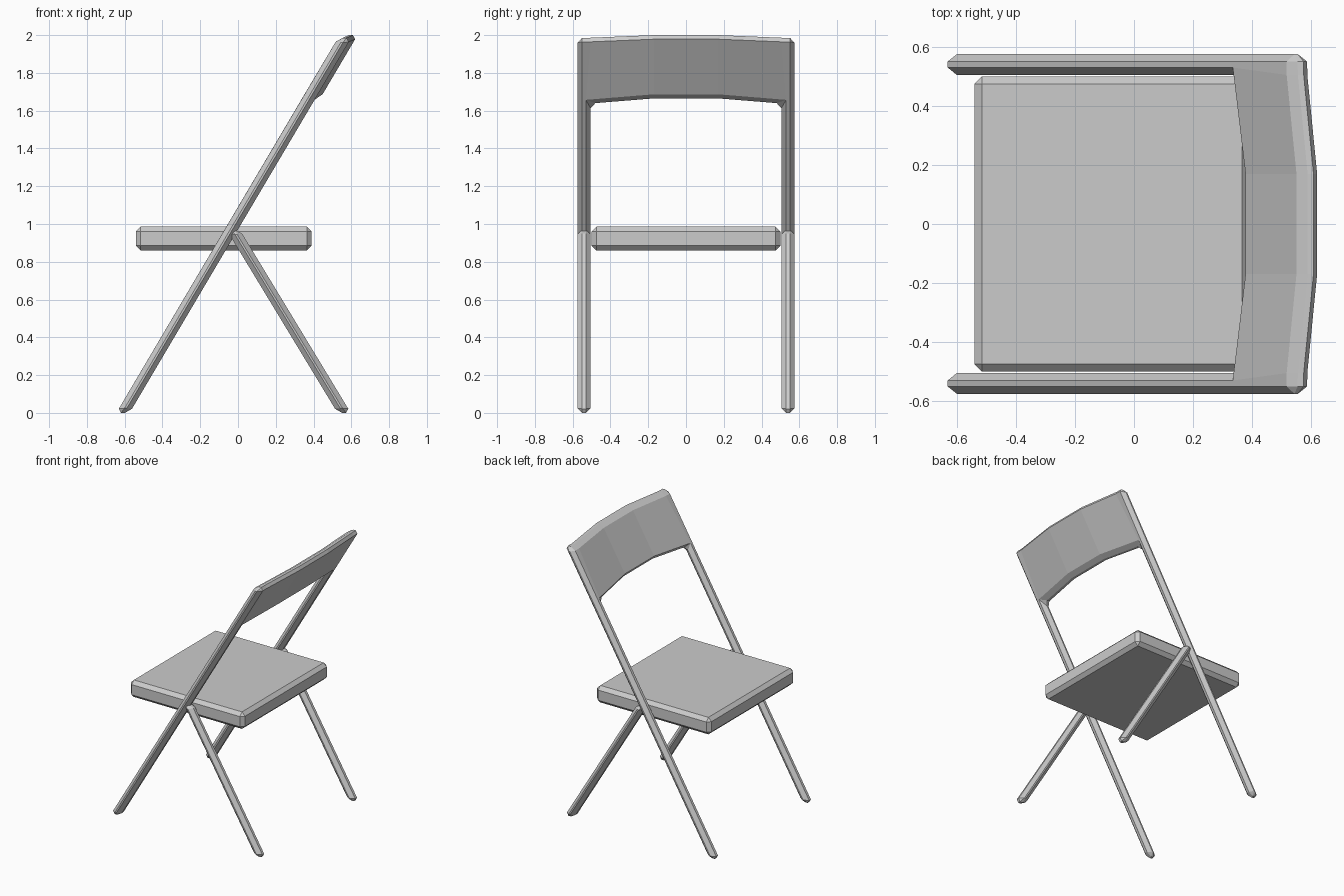
import bpy, bmesh

if "Cube" in bpy.data.objects:
    bpy.data.objects.remove(bpy.data.objects["Cube"])

BEVEL = 0.025
WIDTH = 0.07      # bar thickness along x and y


def finish(name, bm, mirror=False):
    """Turn a bmesh into a chamfered, flat shaded object."""
    bmesh.ops.recalc_face_normals(bm, faces=bm.faces)
    me = bpy.data.meshes.new(name)
    bm.to_mesh(me)
    bm.free()
    ob = bpy.data.objects.new(name, me)
    bpy.context.collection.objects.link(ob)
    if mirror:
        m = ob.modifiers.new("mirror", 'MIRROR')
        m.use_axis = (False, True, False)
    b = ob.modifiers.new("chamfer", 'BEVEL')
    b.width = BEVEL
    b.segments = 1
    b.limit_method = 'ANGLE'
    b.angle_limit = 0.6
    b.use_clamp_overlap = False
    return ob


def thicken(bm):
    """Extrude the sheet of faces along x by the bar thickness."""
    ext = bmesh.ops.extrude_face_region(bm, geom=bm.faces[:], use_keep_orig=True)
    vs = [g for g in ext["geom"] if isinstance(g, bmesh.types.BMVert)]
    bmesh.ops.translate(bm, verts=vs, vec=(WIDTH, 0, 0))


# back frame: two long legs joined by a bowed backrest, leaning back
def frame_point(y, z, bow=0.0):
    return (-0.609 - WIDTH / 2 + 0.591 * z + bow, y, z)


bm = bmesh.new()
columns = [(-0.575, 1.638, 1.985, 0), (-0.505, 1.638, 1.986, 0),
           (-0.17, 1.665, 2.0, 0.025), (0.17, 1.665, 2.0, 0.025),
           (0.505, 1.638, 1.986, 0), (0.575, 1.638, 1.985, 0)]
low = [bm.verts.new(frame_point(y, a, w)) for y, a, b, w in columns]
top = [bm.verts.new(frame_point(y, b, w)) for y, a, b, w in columns]
for i in range(5):
    bm.faces.new((low[i], low[i + 1], top[i + 1], top[i]))
for i in (0, 4):
    feet = [bm.verts.new(frame_point(columns[j][0], 0)) for j in (i, i + 1)]
    bm.faces.new((feet[0], feet[1], low[i + 1], low[i]))
thicken(bm)
finish("back_frame", bm)

# short rear legs, hinged at the seat
bm = bmesh.new()
pts = [(0.562, 0.505, 0), (0.562, 0.575, 0), (-0.026, 0.575, 0.97), (-0.026, 0.505, 0.97)]
bm.faces.new([bm.verts.new((x - WIDTH / 2, y, z)) for x, y, z in pts])
thicken(bm)
finish("rear_legs", bm, mirror=True)

# seat slab
bm = bmesh.new()
bmesh.ops.create_cube(bm, size=1)
bmesh.ops.scale(bm, verts=bm.verts, vec=(0.93, 1.0, 0.125))
bmesh.ops.translate(bm, verts=bm.verts, vec=(-0.075, 0, 0.923))
finish("seat", bm)
